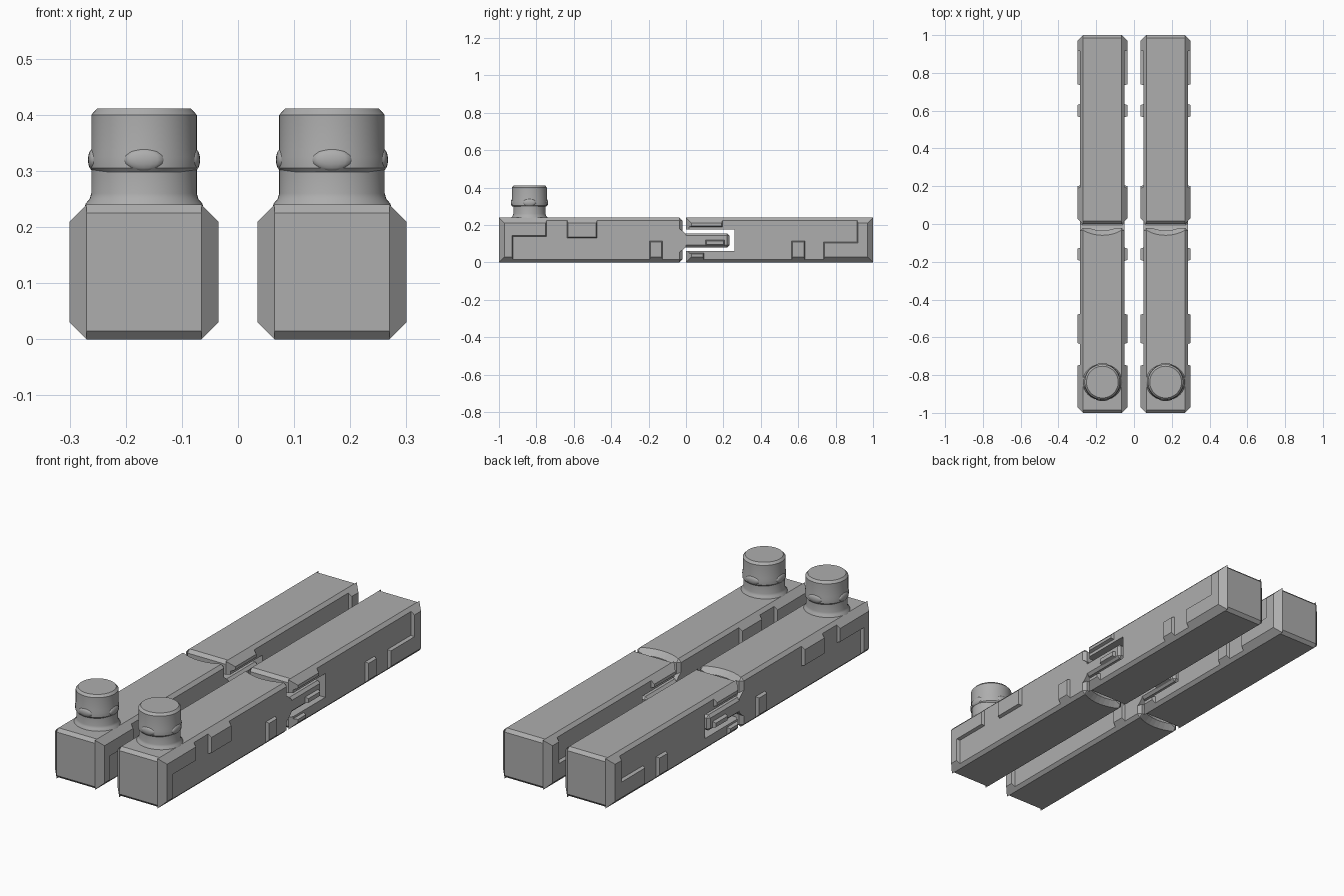
import bpy, bmesh, math
from mathutils import Vector

cube = bpy.data.objects.get("Cube")
if cube:
    bpy.data.objects.remove(cube, do_unlink=True)

grey = bpy.data.materials.new("plain_grey")
grey.use_nodes = True
GREY = (0.42, 0.42, 0.42, 1)
grey.diffuse_color = GREY
grey.node_tree.nodes["Principled BSDF"].inputs["Base Color"].default_value = GREY

HALF, INNER, TOP = 0.1325, 0.1025, 0.24   # panel face, chamfer start, height


def finish(name, bm, x=0.0, y=0.0):
    bmesh.ops.recalc_face_normals(bm, faces=bm.faces[:])
    mesh = bpy.data.meshes.new(name)
    bm.to_mesh(mesh)
    bm.free()
    mesh.materials.append(grey)
    obj = bpy.data.objects.new(name, mesh)
    obj.location = (x, y, 0)
    bpy.context.collection.objects.link(obj)
    return obj


def hull(bm, points):
    verts = [bm.verts.new(p) for p in points]
    out = bmesh.ops.convex_hull(bm, input=verts)
    spare = [v for v in out["geom_interior"] if isinstance(v, bmesh.types.BMVert)]
    bmesh.ops.delete(bm, geom=spare, context="VERTS")
    bmesh.ops.dissolve_limit(bm, angle_limit=0.01, verts=bm.verts[:], edges=bm.edges[:])


def chamfer_box(bm, lo, hi, c):
    """Box with all edges chamfered: three slabs' corners hulled together."""
    pts = []
    for axis in range(3):
        for i in range(8):
            p = []
            for k in range(3):
                inset = 0 if k == axis else c
                p.append(hi[k] - inset if i >> k & 1 else lo[k] + inset)
            pts.append(p)
    hull(bm, pts)


def panel(bm, y0, y1, z0, z1, y_edge):
    """Raised side panel on both sides; wide chamfer along the body edges."""
    def inset(v, limits):
        return 0.03 if v in limits else 0.01
    a, b = y0 + inset(y0, y_edge), y1 - inset(y1, y_edge)
    c, d = z0 + inset(z0, (0, TOP)), z1 - inset(z1, (0, TOP))
    for s in (-1, 1):
        hull(bm, [(s * INNER, y, z) for y in (y0, y1) for z in (z0, z1)] +
             [(s * HALF, y, z) for y in (a, b) for z in (c, d)])


def revolve(bm, profile, steps=48, sy=1.0):
    rings = []
    for r, z in profile:
        rings.append([bm.verts.new((r * math.cos(t), r * math.sin(t) * sy, z))
                      for t in (2 * math.pi * i / steps for i in range(steps))])
    for p, q in zip(rings, rings[1:]):
        for i in range(steps):
            j = (i + 1) % steps
            bm.faces.new((p[i], p[j], q[j], q[i]))
    bm.faces.new(rings[0][::-1])
    bm.faces.new(rings[-1])


def cut(obj, cutter):
    mod = obj.modifiers.new("cut", "BOOLEAN")
    mod.operation = "DIFFERENCE"
    mod.solver = "EXACT"
    mod.object = cutter
    bpy.context.view_layer.objects.active = obj
    bpy.ops.object.modifier_apply(modifier=mod.name)
    bpy.data.objects.remove(cutter, do_unlink=True)


FRONT_PANELS = [(-1, -0.92, 0, TOP), (-1, -0.74, 0.135, TOP),
                (-0.64, -0.47, 0.125, TOP), (-0.2, -0.12, 0, 0.12)]
REAR_PANELS = [(0.91, 1, 0, TOP), (0.73, 1, 0, 0.115), (0.56, 0.64, 0, 0.12),
               (0, 0.2, 0.185, TOP), (0, 0.1, 0, 0.055)]


def build_arm(side, x):
    base = 0.1175
    # Front beam with a hollowed, bevelled end
    bm = bmesh.new()
    chamfer_box(bm, (-base, -1, 0), (base, -0.02, TOP), 0.015)
    beam = finish(side + "_front_beam", bm, x)
    bm = bmesh.new()
    revolve(bm, [(0.22, -0.01), (0.21, 0), (0.185, 0.025),
                 (0.185, TOP - 0.025), (0.21, TOP), (0.22, TOP + 0.01)])
    cut(beam, finish("hollow_cutter", bm, x, 0.15))

    # Rear beam with a through slot
    bm = bmesh.new()
    chamfer_box(bm, (-base, 0, 0), (base, 1, TOP), 0.015)
    beam = finish(side + "_rear_beam", bm, x)
    bm = bmesh.new()
    hull(bm, [(sx, y, z) for sx in (-0.2, 0.2) for y in (-0.1, 0.26) for z in (0.06, 0.175)])
    cut(beam, finish("slot_cutter", bm, x))

    # Raised side panels
    for name, rows, limits in (("front", FRONT_PANELS, (-1,)), ("rear", REAR_PANELS, (0, 1))):
        bm = bmesh.new()
        for row in rows:
            panel(bm, *row, limits)
        finish(f"{side}_{name}_panels", bm, x)

    # Hinge tongue with flared root and raised cheeks
    bm = bmesh.new()
    chamfer_box(bm, (-base, -0.06, 0.08), (base, 0.232, 0.155), 0.012)
    hull(bm, [(s * w, y, z) for s in (-1, 1) for w, y, z in
              ((base, -0.045, 0.05), (base, -0.045, 0.185), (base, -0.02, 0.17),
               (base, -0.02, 0.065), (base, 0, 0.15), (base, 0, 0.085))])
    panel(bm, 0.1, 0.21, 0.085, 0.125, ())
    finish(side + "_hinge_tongue", bm, x)

    # Round knob: filleted neck below, bulged cap above
    bm = bmesh.new()
    revolve(bm, [(0.106, 0.235), (0.104, 0.242), (0.097, 0.25), (0.094, 0.26),
                 (0.094, 0.302)], sy=0.92)
    neck = finish(side + "_knob_neck", bm, x, -0.837)
    bm = bmesh.new()
    revolve(bm, [(0.09, 0.298), (0.096, 0.305), (0.0965, 0.325), (0.094, 0.338),
                 (0.094, 0.4), (0.084, 0.411)])
    cap = finish(side + "_knob_cap", bm, x, -0.837)
    # Oval swellings around the cap
    bm = bmesh.new()
    for i in range(4):
        t = math.pi / 2 * i
        made = bmesh.ops.create_uvsphere(bm, u_segments=16, v_segments=8, radius=1)
        for v in made["verts"]:
            a = Vector((v.co.x * 0.01 + 0.09, v.co.y * 0.035, v.co.z * 0.02 + 0.32))
            v.co = (a.x * math.cos(t) - a.y * math.sin(t),
                    a.x * math.sin(t) + a.y * math.cos(t), a.z)
    swell = finish(side + "_knob_swellings", bm, x, -0.837)
    for obj in (neck, cap, swell):
        bpy.ops.object.select_all(action="DESELECT")
        obj.select_set(True)
        bpy.context.view_layer.objects.active = obj
        bpy.ops.object.shade_smooth_by_angle(angle=math.radians(35))


build_arm("left", 0.1675)
build_arm("right", -0.1675)
